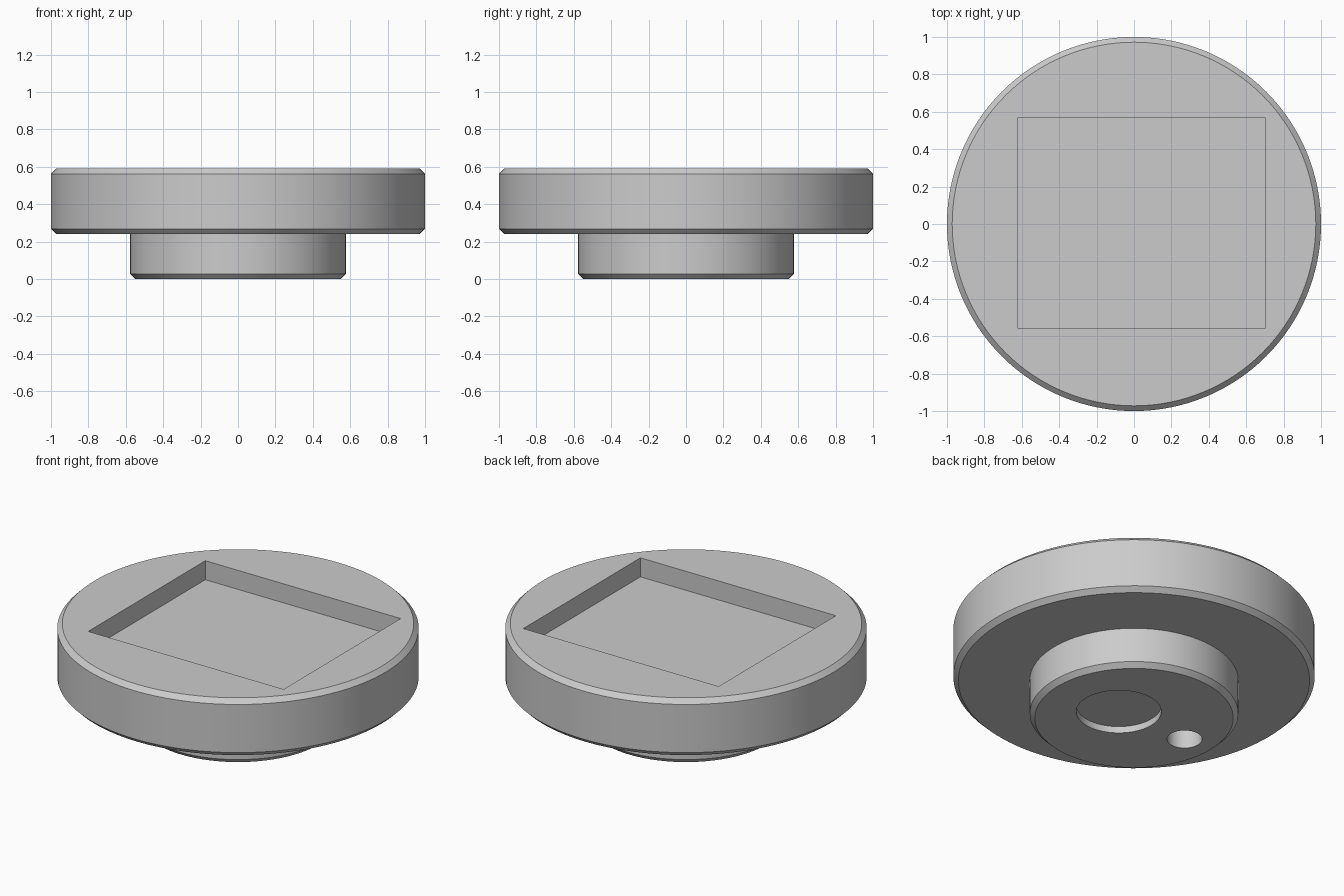
import bpy
import bmesh
import math

cube = bpy.data.objects.get("Cube")
if cube:
    bpy.data.objects.remove(cube, do_unlink=True)

# Dimensions
R_PLATE, R_HUB = 1.0, 0.577
Z_STEP, Z_TOP = 0.24, 0.59
CHAMFER = 0.028
SEGMENTS = 128

grey = bpy.data.materials.new("satin_grey")
grey.use_nodes = True
colour = (0.6, 0.6, 0.6, 1)
grey.diffuse_color = colour
grey.node_tree.nodes["Principled BSDF"].inputs["Base Color"].default_value = colour


def make_object(name, bm):
    bmesh.ops.recalc_face_normals(bm, faces=bm.faces)
    mesh = bpy.data.meshes.new(name)
    bm.to_mesh(mesh)
    bm.free()
    mesh.materials.append(grey)
    obj = bpy.data.objects.new(name, mesh)
    bpy.context.collection.objects.link(obj)
    return obj


def lathe(name, profile):
    """Turn an (r, z) profile around z and cap both ends with one face."""
    bm = bmesh.new()
    rings = []
    for r, z in profile:
        angles = [2 * math.pi * i / SEGMENTS for i in range(SEGMENTS)]
        rings.append([bm.verts.new((r * math.cos(a), r * math.sin(a), z)) for a in angles])
    for low, high in zip(rings, rings[1:]):
        for i in range(SEGMENTS):
            j = (i + 1) % SEGMENTS
            bm.faces.new((low[i], low[j], high[j], high[i]))
    bm.faces.new(rings[0])
    bm.faces.new(rings[-1])
    return make_object(name, bm)


def box(name, x0, x1, y0, y1, z0, z1):
    bm = bmesh.new()
    bmesh.ops.create_cube(bm, size=1)
    for v in bm.verts:
        v.co = (x1 if v.co.x > 0 else x0, y1 if v.co.y > 0 else y0, z1 if v.co.z > 0 else z0)
    return make_object(name, bm)


def drill(name, x, radius, depth):
    """Round cutter entering from the underside."""
    obj = lathe(name, [(radius, -0.1), (radius, depth)])
    obj.location.x = x
    return obj


# Chamfered round plate on a smaller chamfered hub
body = lathe("stepped_round_body", [
    (R_HUB - CHAMFER, 0), (R_HUB, CHAMFER), (R_HUB, Z_STEP),
    (R_PLATE - CHAMFER, Z_STEP), (R_PLATE, Z_STEP + CHAMFER),
    (R_PLATE, Z_TOP - CHAMFER), (R_PLATE - CHAMFER, Z_TOP),
])

# Rectangular pocket on top, shallow recess and pin hole underneath
cutters = [
    box("pocket_cutter", -0.62, 0.70, -0.56, 0.57, Z_TOP - 0.116, Z_TOP + 0.1),
    drill("recess_cutter", 0.11, 0.235, 0.04),
    drill("pin_hole_cutter", -0.365, 0.097, 0.25),
]

bpy.ops.object.select_all(action="DESELECT")
body.select_set(True)
bpy.context.view_layer.objects.active = body
for cutter in cutters:
    cutter.hide_render = True
    mod = body.modifiers.new(cutter.name, "BOOLEAN")
    mod.operation = "DIFFERENCE"
    mod.solver = "EXACT"
    mod.object = cutter
    bpy.ops.object.modifier_apply(modifier=mod.name)
    bpy.data.objects.remove(cutter, do_unlink=True)

bpy.ops.object.shade_smooth_by_angle(angle=math.radians(30))
